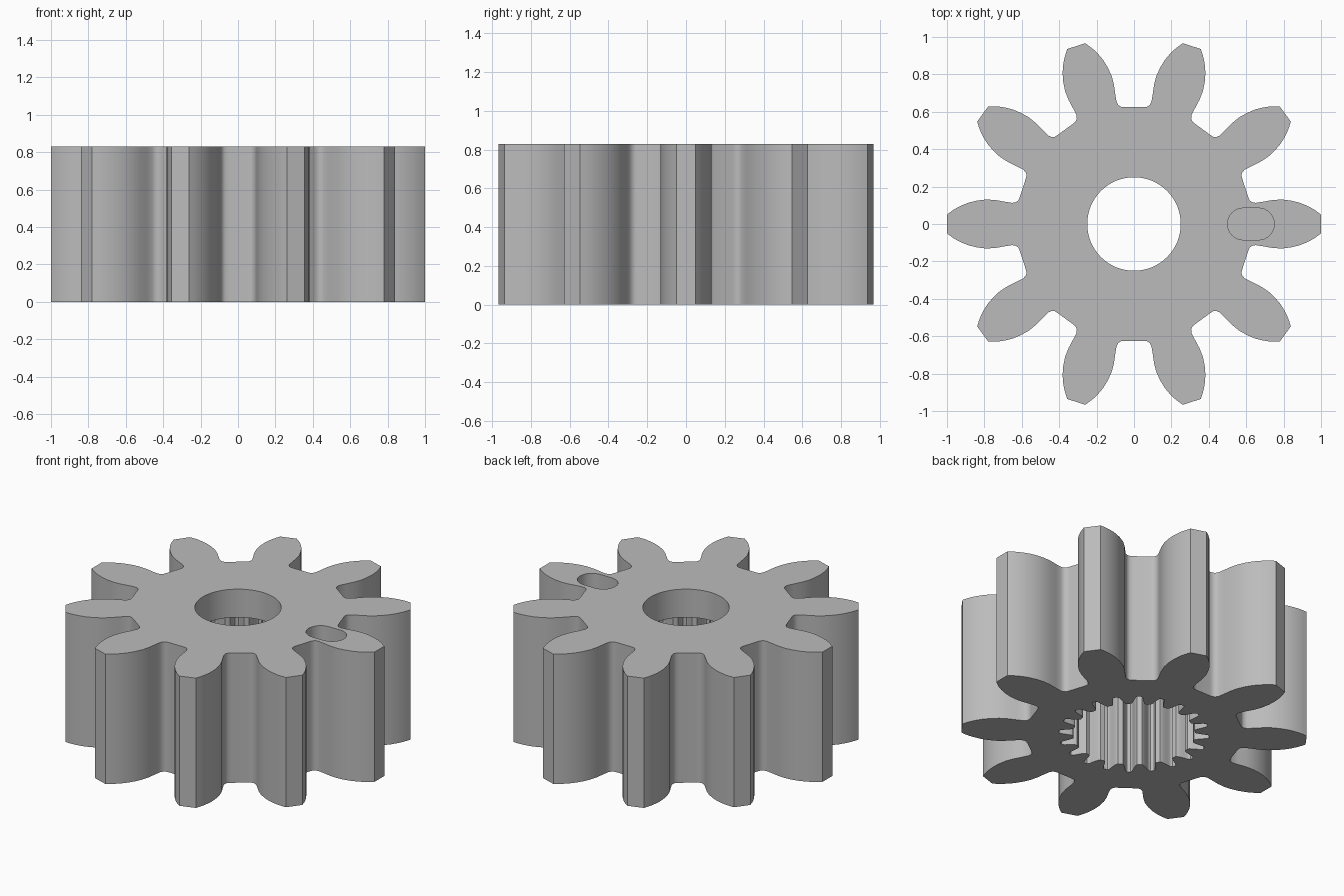
import bpy, bmesh
from math import cos, sin, pi, radians
from mathutils import Matrix, Vector

if "Cube" in bpy.data.objects:
    bpy.data.objects.remove(bpy.data.objects["Cube"])

HEIGHT = 0.83
POCKET_TOP = 0.65

steel = bpy.data.materials.new("plain grey steel")
steel.use_nodes = True
GREY = (0.5, 0.5, 0.5, 1)
steel.diffuse_color = GREY
steel.node_tree.nodes["Principled BSDF"].inputs["Base Color"].default_value = GREY


def prism(name, outline, z0, z1):
    """Extrude a closed 2D outline from z0 to z1."""
    bm = bmesh.new()
    face = bm.faces.new([bm.verts.new((x, y, z0)) for x, y in outline])
    top = bmesh.ops.extrude_face_region(bm, geom=[face])["geom"]
    verts = [v for v in top if isinstance(v, bmesh.types.BMVert)]
    bmesh.ops.translate(bm, verts=verts, vec=(0, 0, z1 - z0))
    bmesh.ops.recalc_face_normals(bm, faces=bm.faces)
    mesh = bpy.data.meshes.new(name)
    bm.to_mesh(mesh)
    bm.free()
    mesh.materials.append(steel)
    obj = bpy.data.objects.new(name, mesh)
    bpy.context.collection.objects.link(obj)
    return obj


def ring_of_teeth(half, count):
    """Mirror half a tooth about the x axis and repeat it around z."""
    tooth = [(x, -y) for x, y in reversed(half)] + half
    points = []
    for i in range(count):
        turn = Matrix.Rotation(2 * pi * i / count, 2)
        points += [turn @ Vector(p) for p in tooth]
    return points


def arc(cx, radius, start, end, steps):
    return [(cx + radius * cos(start + (end - start) * i / steps),
             radius * sin(start + (end - start) * i / steps)) for i in range(steps + 1)]


# Outer gear: half a tooth from tip to root
half_tooth = [(1.0, 0.05), (0.975, 0.069), (0.95, 0.085), (0.92, 0.1), (0.885, 0.114),
              (0.84, 0.125), (0.79, 0.131), (0.74, 0.128), (0.69, 0.119), (0.65, 0.113),
              (0.63, 0.117), (0.617, 0.128), (0.61, 0.146)]
gear = prism("gear", ring_of_teeth(half_tooth, 10), 0, HEIGHT)

# Splined socket underneath: half a groove, in radius and degrees
groove = [(0.437, 1.3), (0.432, 2.2), (0.42, 2.9), (0.4, 3.6), (0.38, 4.5), (0.362, 5.6), (0.354, 6.6)]
half_groove = [(r * cos(radians(a)), r * sin(radians(a))) for r, a in groove]
socket = prism("socket_cutter", ring_of_teeth(half_groove, 20), -0.1, POCKET_TOP)

# Round bore and blind slot in the upper face
bore = prism("bore_cutter", arc(0, 0.25, 0, 2 * pi, 64)[:-1], 0.4, 1)
slot_outline = arc(0.665, 0.085, -pi / 2, pi / 2, 16) + arc(0.585, 0.085, pi / 2, 1.5 * pi, 16)
slot = prism("slot_cutter", slot_outline, HEIGHT - 0.18, 1)

# Cut the openings
bpy.ops.object.select_all(action='DESELECT')
gear.select_set(True)
bpy.context.view_layer.objects.active = gear
for cutter in (socket, bore, slot):
    cutter.hide_render = True
    cut = gear.modifiers.new(cutter.name, 'BOOLEAN')
    cut.operation = 'DIFFERENCE'
    cut.solver = 'EXACT'
    cut.object = cutter
    bpy.ops.object.modifier_apply(modifier=cut.name)
    bpy.data.objects.remove(cutter)

bpy.ops.object.shade_smooth_by_angle(angle=radians(35))
